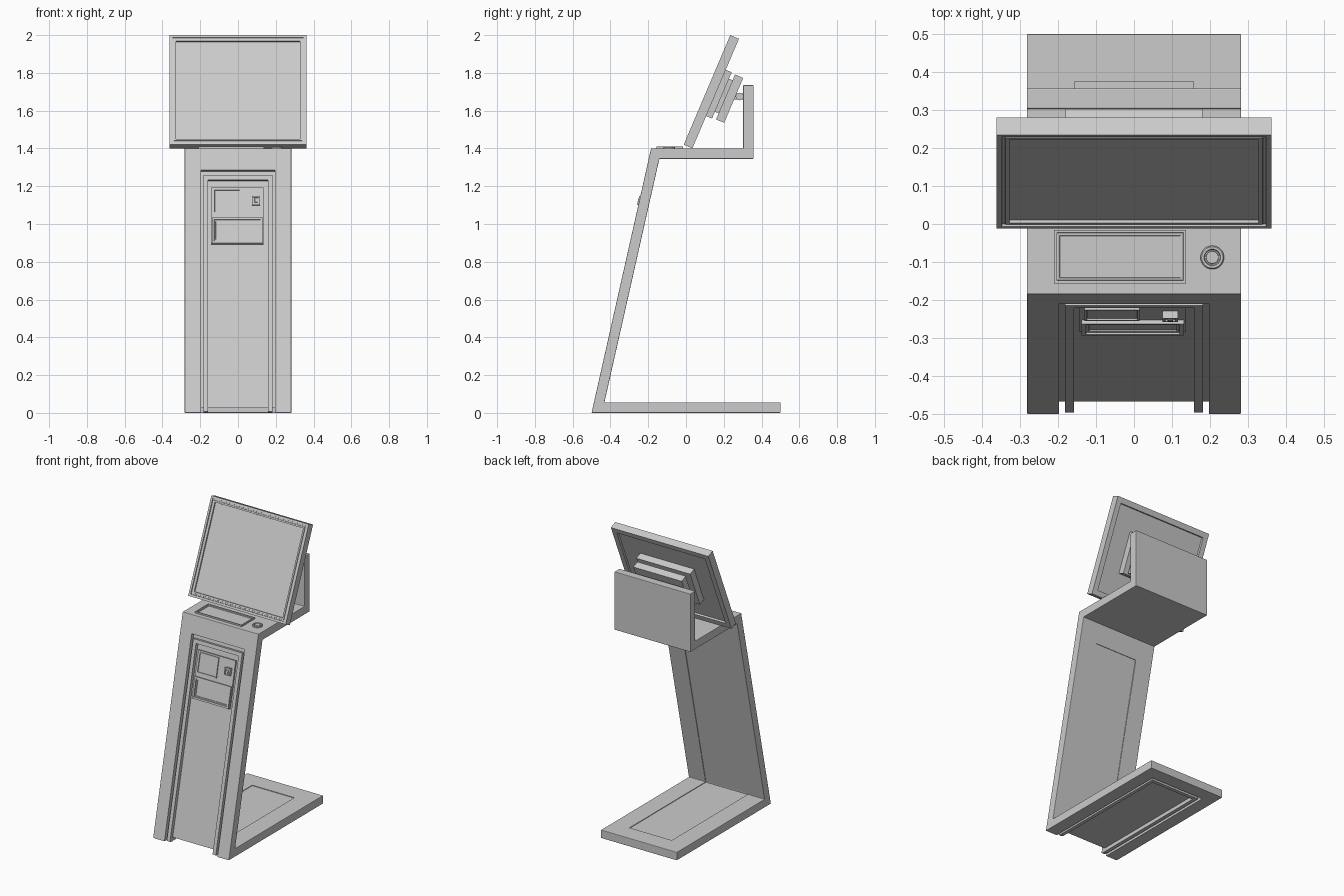
import bpy, bmesh, math
from mathutils import Matrix, Vector

if "Cube" in bpy.data.objects:
    bpy.data.objects.remove(bpy.data.objects["Cube"])

I = Matrix.Identity(4)


def finish(name, bm, M=I):
    me = bpy.data.meshes.new(name)
    bmesh.ops.recalc_face_normals(bm, faces=bm.faces)
    bm.transform(M)
    bm.to_mesh(me)
    bm.free()
    ob = bpy.data.objects.new(name, me)
    bpy.context.collection.objects.link(ob)
    return ob


def box(name, x, y, z, M=I, steps=()):
    """Box from ranges; steps = (side normal, [(inset, sink), ...]) for stepped faces."""
    bm = bmesh.new()
    bmesh.ops.create_cube(bm, size=1)
    for v in bm.verts:
        v.co = Vector([(r[0] + r[1]) / 2 + c * (r[1] - r[0])
                       for r, c in zip((x, y, z), v.co)])
    for normal, moves in steps:
        n = Vector(normal)
        bm.normal_update()
        face = max(bm.faces, key=lambda f: f.normal.dot(n) * 10 + f.calc_center_median().dot(n))
        for inset, sink in moves:
            bmesh.ops.inset_individual(bm, faces=[face], thickness=inset, use_even_offset=True)
            for v in face.verts:
                v.co -= n * sink
    return finish(name, bm, M)


def lathe(name, profile, M=I, n=32):
    bm = bmesh.new()
    rings = [[bm.verts.new((r * math.cos(2 * math.pi * i / n), r * math.sin(2 * math.pi * i / n), z))
              for i in range(n)] for r, z in profile]
    for a, b in zip(rings, rings[1:]):
        for i in range(n):
            j = (i + 1) % n
            bm.faces.new((a[i], a[j], b[j], b[i]))
    bm.faces.new(rings[0])
    bm.faces.new(rings[-1])
    ob = finish(name, bm, M)
    for p in ob.data.polygons:
        p.use_smooth = len(p.vertices) == 4
    ob.data.set_sharp_from_angle(angle=math.radians(30))
    return ob


def apply(ob, kind, **props):
    m = ob.modifiers.new(kind, kind)
    for k, v in props.items():
        setattr(m, k, v)
    bpy.context.view_layer.objects.active = ob
    bpy.ops.object.modifier_apply(modifier=m.name)


# Local frames: y points into the leaning face, z runs up along it
lean = math.atan(0.225)
P = Matrix.Translation((0, -0.5, 0)) @ Matrix.Rotation(-lean, 4, 'X')
S = Matrix.Translation((0, -0.012, 1.42)) @ Matrix.Rotation(-math.radians(23), 4, 'X')
FRONT, BACK, UP = (0, -1, 0), (0, 1, 0), (0, 0, 1)

# Folded slab body
prof = [(-0.5, 0), (0.5, 0), (0.5, 0.055), (-0.432, 0.055), (-0.141, 1.345),
        (0.357, 1.345), (0.357, 1.735), (0.303, 1.735), (0.303, 1.4), (-0.185, 1.4)]
bm = bmesh.new()
f = bm.faces.new([bm.verts.new((-0.282, y, z)) for y, z in prof])
ext = bmesh.ops.extrude_face_region(bm, geom=[f])['geom']
bmesh.ops.translate(bm, vec=(0.564, 0, 0), verts=[v for v in ext if isinstance(v, bmesh.types.BMVert)])
body = finish("kiosk_body", bm)
apply(body, 'BEVEL', width=0.003, segments=2)

# Recesses: front channel, underside channel, shallow rear and base panels
cuts = [((-0.197, 0.197), (-0.06, 0.026), (-0.1, 1.317), P),
        ((-0.197, 0.197), (-0.6, 0.41), (-0.05, 0.026), I),
        ((-0.157, 0.157), (0.0506, 0.058), (0.065, 1.26), P),
        ((-0.157, 0.157), (-0.436, 0.375), (0.051, 0.058), I)]
for c in cuts:
    cutter = box("cutter", *c)
    cutter.hide_render = True
    apply(body, 'BOOLEAN', operation='DIFFERENCE', solver='EXACT', object=cutter)
    bpy.data.objects.remove(cutter)

# Trim rails inside the channels
for s, side in ((-1, "left"), (1, "right")):
    x = sorted((s * 0.158, s * 0.182))
    box("front_rail_" + side, x, (0.002, 0.028), (0.007, 1.29), P)
    box("base_rail_" + side, x, (-0.488, 0.39), (0.002, 0.028))
box("front_rail_top", (-0.158, 0.158), (0.002, 0.028), (1.265, 1.29), P)
box("base_rail_end", (-0.158, 0.158), (0.366, 0.39), (0.002, 0.028))

# Payment unit on the front panel
k = 1 / math.cos(lean)
box("device_plate", (-0.143, 0.135), (0.014, 0.028), (0.897 * k, 1.197 * k), P)
box("reader_screen", (-0.13, 0.015), (0.007, 0.02), (1.06 * k, 1.187 * k), P,
    [(FRONT, [(0.006, 0), (0.001, 0.005)])])
box("receipt_tray", (-0.138, 0.132), (0.004, 0.02), (0.9 * k, 1.036 * k), P,
    [(FRONT, [(0.012, 0), (0.001, 0.006), (0.007, 0), (0.001, 0.005)])])
box("card_slot", (0.075, 0.116), (-0.006, 0.02), (1.1 * k, 1.146 * k), P,
    [(FRONT, [(0.007, 0), (0.001, 0.005), (0.005, 0), (0.001, -0.006)])])

# Shelf keypad and round button
box("keypad", (-0.21, 0.137), (-0.156, -0.016), (1.39, 1.41), I,
    [(UP, [(0.007, 0), (0.001, 0.004), (0.006, 0), (0.001, 0.003)])])
lathe("round_button", [(0.031, 1.39), (0.031, 1.406), (0.028, 1.409), (0.022, 1.409),
                       (0.02, 1.403), (0.017, 1.403), (0.016, 1.408)],
      Matrix.Translation((0.206, -0.088, 0)))

# Tilted monitor with stepped bezel and recessed back
box("monitor", (-0.362, 0.362), (0, 0.05), (0, 0.63), S,
    [(FRONT, [(0.014, 0), (0.001, 0.006), (0.008, 0), (0.001, -0.004), (0.01, 0), (0.001, 0.008)]),
     (BACK, [(0.035, 0), (0.002, 0.012)])])

# Mount stack and hinge joining the monitor to the upright
box("mount_plate", (-0.2, 0.2), (0.035, 0.084), (0.186, 0.452), S)
box("mount_core", (-0.14, 0.14), (0.08, 0.11), (0.225, 0.415), S)
box("mount_block", (-0.18, 0.18), (0.105, 0.152), (0.19, 0.448), S)
lathe("hinge_barrel", [(0.02, -0.09), (0.02, 0.09)],
      Matrix.Translation((0, 0.283, 1.675)) @ Matrix.Rotation(math.pi / 2, 4, 'Y'), 24)
box("hinge_bracket", (-0.07, 0.07), (0.255, 0.306), (1.66, 1.69))
